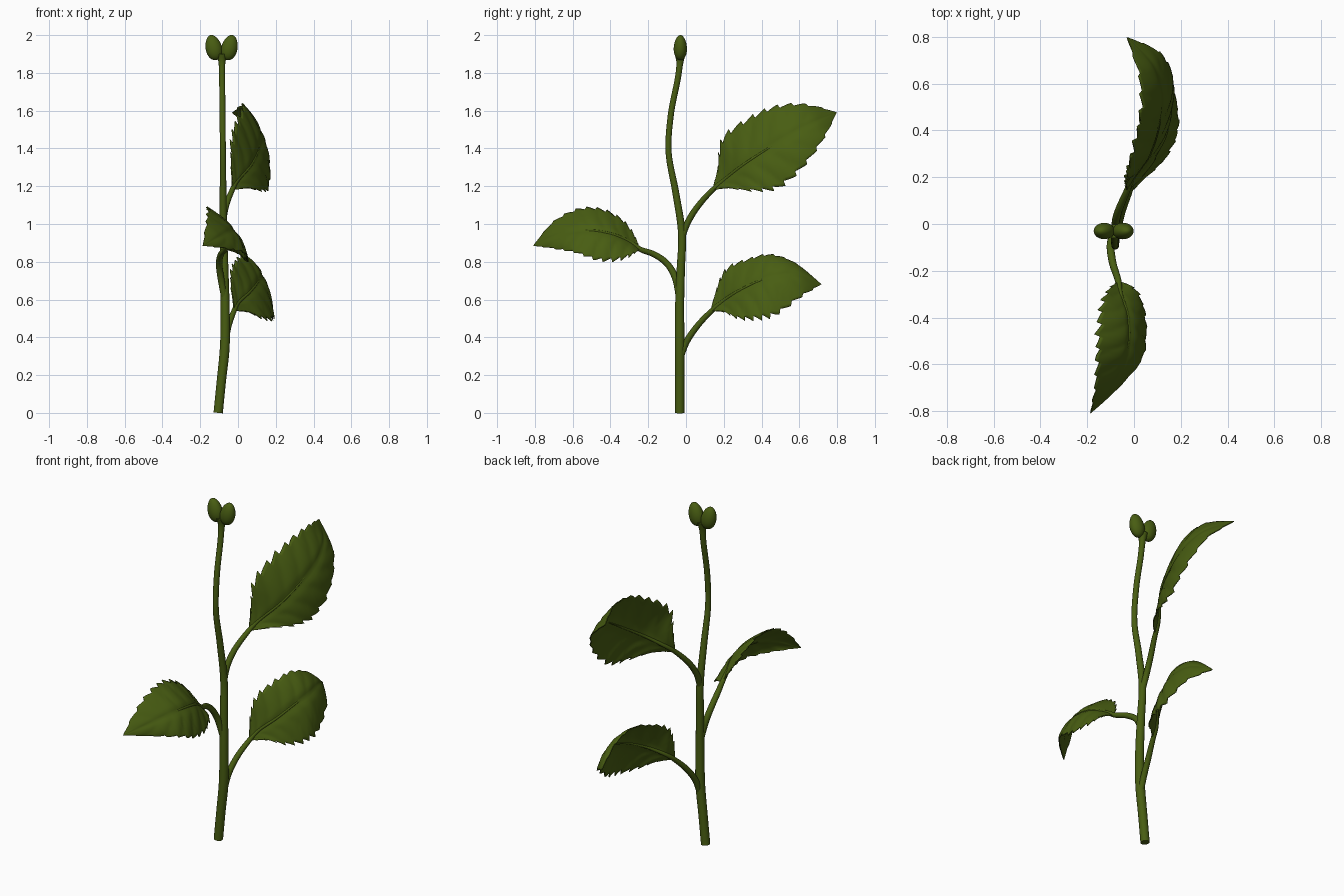
import bpy, bmesh, math
from mathutils import Vector, Matrix

if "Cube" in bpy.data.objects:
    bpy.data.objects.remove(bpy.data.objects["Cube"])

green = bpy.data.materials.new("leaf green")
green.diffuse_color = (0.065, 0.110, 0.006, 1)
green.use_nodes = True
green.node_tree.nodes["Principled BSDF"].inputs["Base Color"].default_value = green.diffuse_color


def spline(pts, t):
    """Smooth curve through the points, t from 0 to 1."""
    n = len(pts) - 1
    i = min(int(t * n), n - 1)
    u = t * n - i
    p = [Vector(pts[max(0, min(n, i + k))]) for k in (-1, 0, 1, 2)]
    return 0.5 * (2 * p[1] + (p[2] - p[0]) * u
                  + (2 * p[0] - 5 * p[1] + 4 * p[2] - p[3]) * u ** 2
                  + (3 * p[1] - p[0] - 3 * p[2] + p[3]) * u ** 3)


def add(name, bm):
    bmesh.ops.recalc_face_normals(bm, faces=bm.faces)
    for f in bm.faces:
        f.smooth = True
    me = bpy.data.meshes.new(name)
    bm.to_mesh(me)
    bm.free()
    me.materials.append(green)
    ob = bpy.data.objects.new(name, me)
    bpy.context.collection.objects.link(ob)
    return ob


def tube(name, pts, steps=48, sides=14):
    """Tapered round tube; each point is x, y, z, radius."""
    bm = bmesh.new()
    rings = []
    for i in range(steps + 1):
        t = i / steps
        p = spline(pts, t)
        d = (spline(pts, min(1, t + .01)) - spline(pts, max(0, t - .01))).xyz.normalized()
        a = d.cross(Vector((1, 0, 0))).normalized()
        b = d.cross(a)
        rings.append([bm.verts.new(p.xyz + p.w * (a * math.cos(k * math.tau / sides)
                      + b * math.sin(k * math.tau / sides))) for k in range(sides)])
    for r, s in zip(rings, rings[1:]):
        for k in range(sides):
            j = (k + 1) % sides
            bm.faces.new((r[k], r[j], s[j], s[k]))
    bm.faces.new(rings[0])
    bm.faces.new(rings[-1])
    ob = add(name, bm)
    bpy.context.view_layer.objects.active = ob
    ob.select_set(True)
    bpy.ops.object.shade_smooth_by_angle(angle=math.radians(50))
    ob.select_set(False)


def leaf(name, mid, upper, lower, teeth=13):
    """Blade lofted between lower edge, midrib and upper edge, with saw teeth."""
    upper = [mid[0]] + upper + [mid[-1]]
    lower = [mid[0]] + lower + [mid[-1]]
    per, half = 6, 12
    n = teeth * per
    bm = bmesh.new()
    rows = []
    for i in range(n + 1):
        t = i / n
        saw = (i % per) / (per - 1)
        reach = 0.95 + 0.13 * saw * min(1, t * 5)
        row = []
        for k in range(-half, half + 1):
            v = k / half * reach
            edge = abs(k) / half
            # tooth tips lean towards the leaf tip
            tt = min(1, t + 0.03 * saw * edge ** 6 * (1 - t))
            p = (v * (v - 1) / 2 * spline(lower, tt) + (1 - v * v) * spline(mid, tt)
                 + v * (v + 1) / 2 * spline(upper, tt))
            fade = math.sin(math.pi * t)
            # sunken midrib and side veins
            vein = abs(math.sin(math.pi * (t * 8 - edge * 1.2))) - 0.6
            p.x += fade * (0.006 * vein * min(1, edge * 3) - 0.009 * math.exp(-(v / .12) ** 2))
            row.append(bm.verts.new(p))
        rows.append(row)
    for r, s in zip(rows, rows[1:]):
        for k in range(2 * half):
            bm.faces.new((r[k], r[k + 1], s[k + 1], s[k]))
    bmesh.ops.remove_doubles(bm, verts=bm.verts, dist=0.0004)
    ob = add(name, bm)
    mod = ob.modifiers.new("thickness", "SOLIDIFY")
    mod.thickness = 0.005
    mod.offset = 0


def petiole(name, pts, mid):
    """Leaf stalk that runs on as a thin rib behind the blade."""
    rib = [(x - .009, y, z, r) for (x, y, z), r in zip(mid[1:5], (.011, .008, .006, .003))]
    tube(name, pts + rib)


# Main stem, flaring under the bud
tube("stem", [(-.105, -.033, 0, .025), (-.088, -.033, .17, .025), (-.07, -.033, .35, .026),
              (-.068, -.034, .55, .024), (-.072, -.028, .75, .022), (-.077, -.022, .95, .020),
              (-.079, -.055, 1.17, .018), (-.08, -.092, 1.38, .016), (-.082, -.08, 1.58, .016),
              (-.084, -.045, 1.76, .016), (-.085, -.033, 1.85, .018), (-.085, -.031, 1.90, .030)],
     steps=90, sides=18)

# Two-lobed bud
for side, name in ((-1, "bud_left"), (1, "bud_right")):
    bm = bmesh.new()
    bmesh.ops.create_uvsphere(bm, u_segments=28, v_segments=18, radius=1)
    for v in bm.verts:
        taper = 1 - 0.12 * v.co.z
        v.co = Vector((v.co.x * .043 * taper, v.co.y * .035 * taper, v.co.z * .068))
    bm.transform(Matrix.Translation((-.087 + side * .042, -.03, 1.934))
                 @ Matrix.Rotation(side * math.radians(14), 4, 'Y'))
    add(name, bm)

# Upper leaf
mid = [(-.03, .14, 1.18), (.005, .2, 1.23), (.075, .3, 1.31), (.115, .42, 1.39),
       (.13, .55, 1.47), (.085, .68, 1.54), (-.03, .797, 1.59)]
leaf("upper_leaf", mid,
     [(-.035, .17, 1.30), (-.03, .2, 1.45), (0, .33, 1.55), (.03, .47, 1.615), (.025, .63, 1.63)],
     [(.05, .22, 1.19), (.13, .36, 1.18), (.16, .49, 1.2), (.165, .62, 1.31), (.11, .73, 1.46)])
petiole("upper_leaf_stalk", [(-.077, -.02, .93, .016), (-.078, .01, 1.01, .017),
                             (-.065, .06, 1.09, .016), (-.035, .13, 1.17, .014)], mid)

# Lower leaf
mid = [(-.02, .13, .54), (.01, .19, .585), (.07, .27, .64), (.115, .38, .695),
       (.135, .48, .725), (.11, .6, .73), (.05, .715, .68)]
leaf("lower_leaf", mid,
     [(-.035, .165, .66), (-.03, .22, .76), (0, .33, .81), (.03, .45, .835), (.05, .58, .79)],
     [(.05, .2, .535), (.13, .28, .505), (.18, .38, .505), (.185, .48, .53), (.15, .61, .62)])
petiole("lower_leaf_stalk", [(-.07, -.03, .29, .016), (-.065, .005, .38, .017),
                             (-.05, .06, .46, .016), (-.025, .125, .53, .014)], mid)

# Opposite leaf
mid = [(-.065, -.245, .865), (-.05, -.3, .905), (-.02, -.39, .945), (-.015, -.5, .965),
       (-.04, -.6, .96), (-.1, -.71, .93), (-.186, -.807, .885)]
leaf("opposite_leaf", mid,
     [(-.1, -.27, .93), (-.135, -.34, 1.02), (-.15, -.45, 1.075), (-.155, -.57, 1.075),
      (-.165, -.7, 1.01)],
     [(0, -.275, .845), (.04, -.36, .815), (.05, -.47, .815), (.03, -.58, .85), (-.06, -.69, .87)])
petiole("opposite_leaf_stalk", [(-.07, -.035, .60, .017), (-.09, -.055, .71, .018),
                                (-.1, -.10, .79, .017), (-.09, -.17, .84, .016),
                                (-.068, -.24, .865, .014)], mid)
